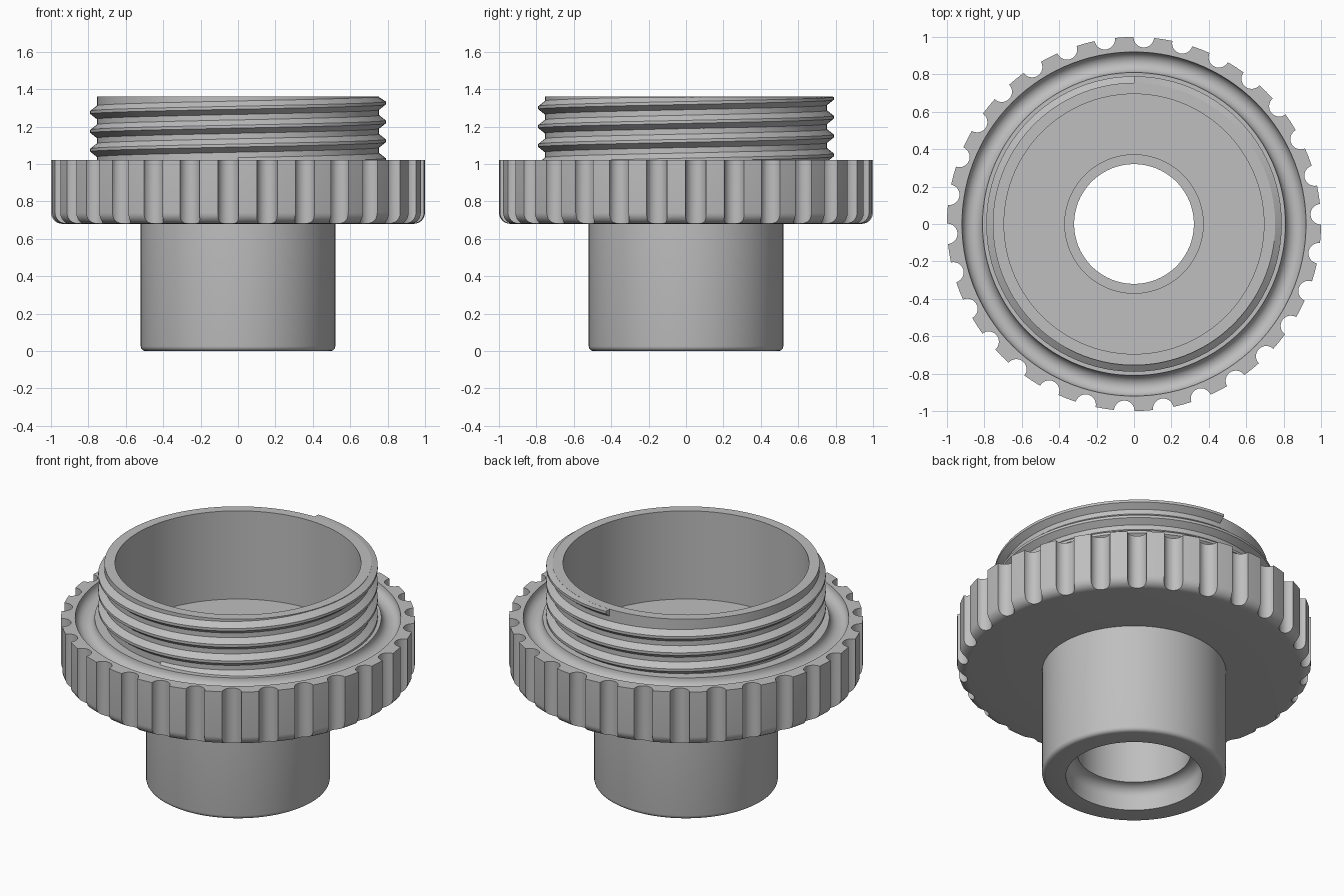
import bpy, bmesh
from math import sin, cos, pi, radians

cube = bpy.data.objects.get("Cube")
if cube:
    bpy.data.objects.remove(cube, do_unlink=True)

grey = bpy.data.materials.new("matte grey")
grey.use_nodes = True
colour = (0.52, 0.52, 0.52, 1)
grey.diffuse_color = colour
bsdf = next(n for n in grey.node_tree.nodes if n.type == 'BSDF_PRINCIPLED')
bsdf.inputs["Base Color"].default_value = colour


def make_object(name, bm):
    bmesh.ops.recalc_face_normals(bm, faces=bm.faces)
    mesh = bpy.data.meshes.new(name)
    bm.to_mesh(mesh)
    bm.free()
    mesh.materials.append(grey)
    obj = bpy.data.objects.new(name, mesh)
    bpy.context.collection.objects.link(obj)
    return obj


def activate(obj):
    bpy.ops.object.select_all(action='DESELECT')
    obj.select_set(True)
    bpy.context.view_layer.objects.active = obj


def smooth(obj):
    activate(obj)
    bpy.ops.object.shade_smooth_by_angle(angle=radians(30))


def arc(cr, cz, radius, start, end, steps=8):
    angles = [radians(start + (end - start) * i / steps) for i in range(steps + 1)]
    return [(cr + radius * cos(a), cz + radius * sin(a)) for a in angles]


def sweep(sections, closed):
    """Join a list of (angle, [(radius, z), ...]) sections into a solid."""
    bm = bmesh.new()
    rings = [[bm.verts.new((r * cos(a), r * sin(a), z)) for r, z in pts]
             for a, pts in sections]
    pairs = list(zip(rings, rings[1:]))
    if closed:
        pairs.append((rings[-1], rings[0]))
    else:
        bm.faces.new(rings[0])
        bm.faces.new(rings[-1])
    for a, b in pairs:
        for i in range(len(a)):
            j = (i + 1) % len(a)
            bm.faces.new((a[i], a[j], b[j], b[i]))
    return bm


# Adapter body: sleeve, grip collar, grooved shoulder, neck and stepped bore
profile = (
    [(0.385, 0)]
    + arc(0.495, 0.025, 0.025, -90, 0, 4)           # rounded sleeve foot
    + [(0.52, 0.68)]
    + arc(0.94, 0.74, 0.06, -90, 0, 6)              # rounded collar underside
    + [(1, 1.02)]
    + arc(0.865, 1.02, 0.055, 0, -180, 12)          # groove round the neck
    + [(0.755, 1.02), (0.755, 1.36), (0.695, 1.36), (0.695, 0.81),
       (0.37, 0.81), (0.37, 0.75), (0.32, 0.75)]
    + arc(0.32, 0.08, 0.065, 90, 0, 6)              # curved step in the bore
)
SEGMENTS = 120
body = make_object("adapter_body", sweep(
    [(2 * pi * i / SEGMENTS, profile) for i in range(SEGMENTS)], True))

# Finger notches around the collar
NOTCHES = 30
bm = bmesh.new()
for k in range(NOTCHES):
    a = radians(3) + 2 * pi * k / NOTCHES
    made = bmesh.ops.create_cone(bm, cap_ends=True, segments=24,
                                 radius1=0.055, radius2=0.055, depth=0.6)
    bmesh.ops.translate(bm, verts=made["verts"], vec=(cos(a), sin(a), 0.85))
cutter = make_object("notch_cutter", bm)
cutter.hide_render = True
cut = body.modifiers.new("notches", 'BOOLEAN')
cut.operation = 'DIFFERENCE'
cut.solver = 'EXACT'
cut.object = cutter
activate(body)
bpy.ops.object.modifier_apply(modifier=cut.name)
bpy.data.objects.remove(cutter, do_unlink=True)
smooth(body)

# Right-handed screw thread, trimmed at the shoulder and the rim
PITCH, STEPS, TURNS = 0.101, 96, 3.5
tooth = [(0.75, -0.04), (0.79, -0.008), (0.79, 0.008), (0.75, 0.04)]
sections = []
for i in range(int(TURNS * STEPS) + 1):
    turn = i / STEPS - 0.25
    mid = 1.023 + PITCH * turn
    sections.append((2 * pi * turn,
                     [(r, min(max(mid + dz, 0.98), 1.36)) for r, dz in tooth]))
smooth(make_object("screw_thread", sweep(sections, False)))
